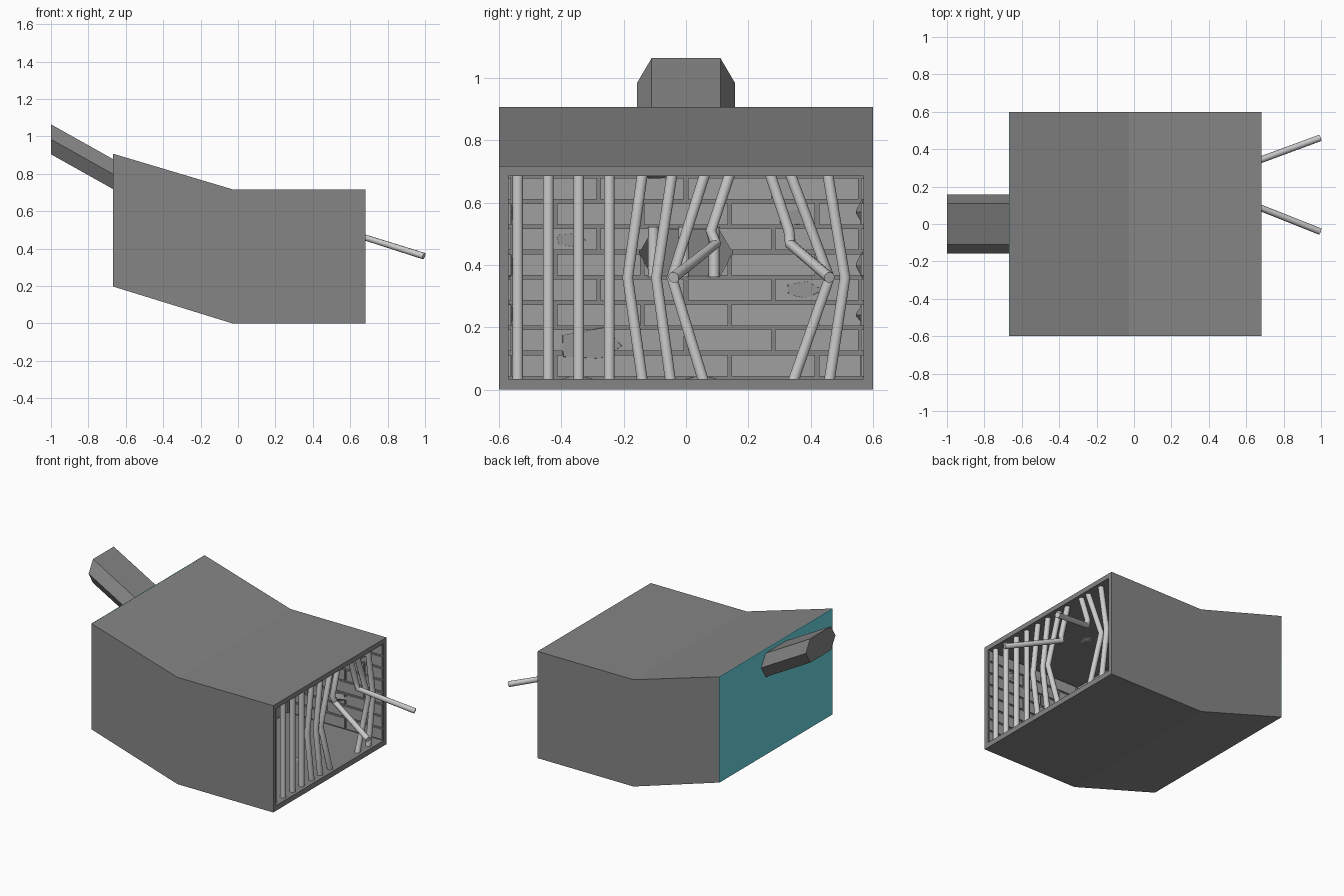
import bpy, bmesh, math, random
from mathutils import Vector

if "Cube" in bpy.data.objects:
    bpy.data.objects.remove(bpy.data.objects["Cube"])

random.seed(4)
WALL_X, SLOPE = -0.03, -0.56


def material(name, color):
    m = bpy.data.materials.new(name)
    m.diffuse_color = (*color, 1)
    m.use_nodes = True
    m.node_tree.nodes["Principled BSDF"].inputs["Base Color"].default_value = m.diffuse_color
    return m


DARK = material("dark_concrete", (.235, .235, .235))
BRICK = material("brick_grey", (.35, .35, .35))
PATCH = material("patch_grey", (.30, .30, .30))
TEAL = material("teal", (.14, .67, .76))


def new_object(name, bm, mat):
    bmesh.ops.recalc_face_normals(bm, faces=bm.faces)
    mesh = bpy.data.meshes.new(name)
    bm.to_mesh(mesh)
    bm.free()
    mesh.materials.append(mat)
    ob = bpy.data.objects.new(name, mesh)
    bpy.context.collection.objects.link(ob)
    return ob


def add_loft(bm, a, b):
    """Closed prism between two matching rings."""
    va, vb = [bm.verts.new(p) for p in a], [bm.verts.new(p) for p in b]
    n = len(va)
    bm.faces.new(va)
    bm.faces.new(vb[::-1])
    for i in range(n):
        bm.faces.new((va[i], vb[i], vb[(i + 1) % n], va[(i + 1) % n]))


def add_box(bm, lo, hi):
    ring = lambda z: [(lo[0], lo[1], z), (hi[0], lo[1], z), (hi[0], hi[1], z), (lo[0], hi[1], z)]
    add_loft(bm, ring(lo[2]), ring(hi[2]))


def box(name, lo, hi, mat):
    bm = bmesh.new()
    add_box(bm, lo, hi)
    return new_object(name, bm, mat)


def hex_pipe(name, x0, x1, s):
    """Hexagonal sloping pipe with vertical ends."""
    pts = [(-.157, 0), (-.11, .08), (.11, .08), (.157, 0), (.11, -.08), (-.11, -.08)]
    ring = lambda x: [(x, y * s, .441 + SLOPE * (x - WALL_X) + z * s) for y, z in pts]
    bm = bmesh.new()
    add_loft(bm, ring(x0), ring(x1))
    return new_object(name, bm, DARK)


def cut(ob, cutter):
    m = ob.modifiers.new("cut", 'BOOLEAN')
    m.operation, m.solver, m.object = 'DIFFERENCE', 'EXACT', cutter
    bpy.context.view_layer.objects.active = ob
    bpy.ops.object.modifier_apply(modifier=m.name)


# Bent outer shell, end panel and inlet pipe
profile = [(-.667, .197), (-.03, 0), (.682, 0), (.682, .717), (-.03, .717), (-.667, .907)]
bm = bmesh.new()
add_loft(bm, [(x, -.6, z) for x, z in profile], [(x, .6, z) for x, z in profile])
shell = new_object("tunnel_shell", bm, DARK)
panel = box("end_panel", (-.669, -.6, .197), (-.665, .6, .907), TEAL)
pipe = hex_pipe("inlet_pipe", -1, -.66, 1)

# Raised staggered bricks on the back and side walls
ROW, LEN, GAP, DEPTH = .081, .28, .006, .008
bricks_bm = bmesh.new()


def brick_rows(lo, hi, place):
    for r in range(8):
        z0 = .037 + r * ROW + GAP
        z1 = min(z0 + ROW - 2 * GAP, .684)
        u = lo - LEN + (LEN if r % 2 else LEN / 2)
        while u < hi:
            a, b = max(u + GAP, lo), min(u + LEN - GAP, hi)
            if b - a > .02:
                add_box(bricks_bm, *place(a, b, z0, z1))
            u += LEN


brick_rows(-.56, .56, lambda a, b, z0, z1:
           ((WALL_X - .002, a, z0), (WALL_X + DEPTH, b, z1)))
for s in (-1, 1):
    y = sorted((s * .572, s * (.57 - DEPTH)))
    brick_rows(-.015, .675, lambda a, b, z0, z1: ((a, y[0], z0), (b, y[1], z1)))
bricks = new_object("wall_bricks", bricks_bm, BRICK)

# Hollow out the chamber and the pipe bore
chamber = box("chamber_cutter", (WALL_X, -.57, .035), (.8, .57, .685), DARK)
bore = hex_pipe("bore_cutter", -.985, .06, .96)
cut(shell, chamber)
for ob in (shell, panel, pipe, bricks):
    cut(ob, bore)
for ob in (chamber, bore):
    bpy.data.objects.remove(ob)

# Broken patches on the back wall, side walls, floor and ceiling
bm = bmesh.new()


def patch(origin, u, v, normal, size, height=.003, tip=.98):
    o, u, v, n = Vector(origin), Vector(u), Vector(v), Vector(normal)
    ring = []
    for i in range(5):
        a, r = math.tau * i / 5, size * random.uniform(.6, 1.1)
        ring.append(u * (r * math.cos(a)) + v * (r * .5 * math.sin(a)))
    add_loft(bm, [o + p - n * .004 for p in ring], [o + p * tip + n * height for p in ring])


X, Y, Z = Vector((1, 0, 0)), Vector((0, 1, 0)), Vector((0, 0, 1))
for y, z, size in [(-.37, .48, .07), (-.3, .14, .12), (.37, .32, .08), (.35, .55, .06)]:
    patch((WALL_X + DEPTH, y, z), Y, Z, X, size)
for s in (-1, 1):
    for x, z in [(.12, .4), (.35, .24), (.5, .57)]:
        patch((x, s * .562, z), X, Z, -s * Y, .09, .016, .15)
for x, y in [(.2, -.35), (.4, .05)]:
    patch((x, y, .035), Y, X, Z, .09, .008, .3)
patch((.3, -.1, .685), Y, X, -Z, .08, .008, .3)
new_object("wall_patches", bm, PATCH)


# Round grille bars: straight, bent aside, and two broken outwards
def bar(name, points):
    cu = bpy.data.curves.new(name, 'CURVE')
    cu.dimensions = '3D'
    cu.bevel_depth, cu.bevel_resolution, cu.use_fill_caps = .018, 3, True
    sp = cu.splines.new('POLY')
    sp.points.add(len(points) - 1)
    for p, co in zip(sp.points, points):
        p.co = (*co, 1)
    ob = bpy.data.objects.new(name, cu)
    bpy.context.collection.objects.link(ob)
    bpy.ops.object.select_all(action='DESELECT')
    ob.select_set(True)
    bpy.context.view_layer.objects.active = ob
    bpy.ops.object.convert(target='MESH')
    bpy.ops.object.shade_smooth_by_angle(angle=math.radians(40))


BX = .645
for y in (-.54, -.442, -.344, -.246):
    bar("straight_bar", [(BX, y, .03), (BX, y, .69)])
for bot, mid, top in [(-.14, -.187, -.14), (-.05, -.095, -.045), (.055, -.045, .06),
                      (.345, .46, .335), (.46, .51, .455)]:
    bar("bent_bar", [(BX, bot, .03), (BX, mid, .36), (BX, top, .69)])
for top, elbow, start, end in [(.14, .08, .095, -.04), (.27, .33, .335, .46)]:
    bar("broken_bar", [(BX, top, .69), (BX, elbow, .51), (BX + .01, start, .467), (.994, end, .36)])
# Short bars across the mouth of the pipe
for y in (-.105, -.007, .09):
    bar("pipe_bar", [(WALL_X, y, .362), (WALL_X, y, .522)])
